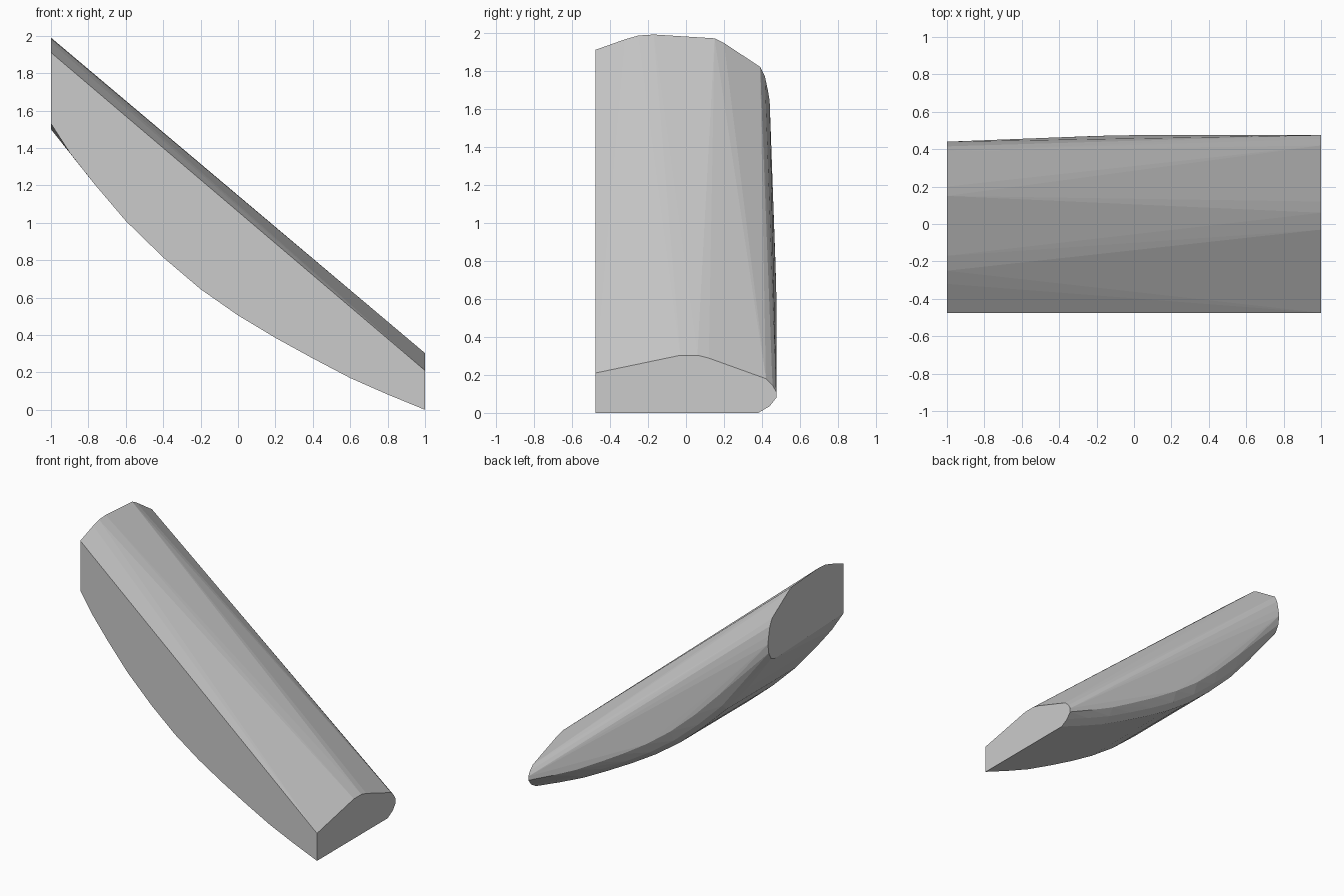
import bpy, bmesh

if "Cube" in bpy.data.objects:
    bpy.data.objects.remove(bpy.data.objects["Cube"])

mat = bpy.data.materials.new("light grey")
mat.diffuse_color = (0.6, 0.6, 0.6, 1)
mat.use_nodes = True
mat.node_tree.nodes["Principled BSDF"].inputs["Base Color"].default_value = mat.diffuse_color

# End outlines (y, z): upper left end and lower right end
high_end = [(-.475, 1.53), (-.475, 1.91), (-.32, 1.965), (-.25, 1.985), (-.17, 1.99),
            (.15, 1.97), (.20, 1.945), (.39, 1.82), (.415, 1.77), (.43, 1.70), (.44, 1.64),
            (.43, 1.57), (.40, 1.515), (.36, 1.50)]
low_end = [(-.475, 0), (-.475, .21), (-.03, .303), (.06, .303), (.12, .288),
           (.42, .18), (.455, .145), (.475, .11), (.475, .08), (.44, .035), (.38, 0)]
# Curved underside (x, z)
keel = [(-.9, 1.375), (-.77, 1.21), (-.6, 1.01), (-.4, .815), (-.2, .645), (0, .505),
        (.2, .385), (.4, .275), (.6, .17), (.8, .082)]

bm = bmesh.new()
for x, outline in ((-1, high_end), (1, low_end)):
    for y, z in outline:
        bm.verts.new((x, y, z))

# Belly ribs: flat bottom with a rounded back edge
for x, z in keel:
    w = min(1, (x + 1) / .9)
    t = (x + 1) / 2
    rim = .44 + .035 * w
    for y, dz in ((-.475, 0), (.36 + .02 * t, 0), (rim - .035, .05 - .015 * t),
                  (rim, .16 - .08 * t)):
        bm.verts.new((x, y, z + dz))

# Stretch a skin over the outlines
res = bmesh.ops.convex_hull(bm, input=bm.verts[:])
bmesh.ops.delete(bm, geom=[v for v in bm.verts if not v.link_faces], context='VERTS')
bmesh.ops.dissolve_limit(bm, angle_limit=.01, verts=bm.verts[:], edges=bm.edges[:])
bmesh.ops.recalc_face_normals(bm, faces=bm.faces[:])
mesh = bpy.data.meshes.new("curved_beam")
bm.to_mesh(mesh)
bm.free()
mesh.materials.append(mat)
beam = bpy.data.objects.new("curved_beam", mesh)
bpy.context.collection.objects.link(beam)
